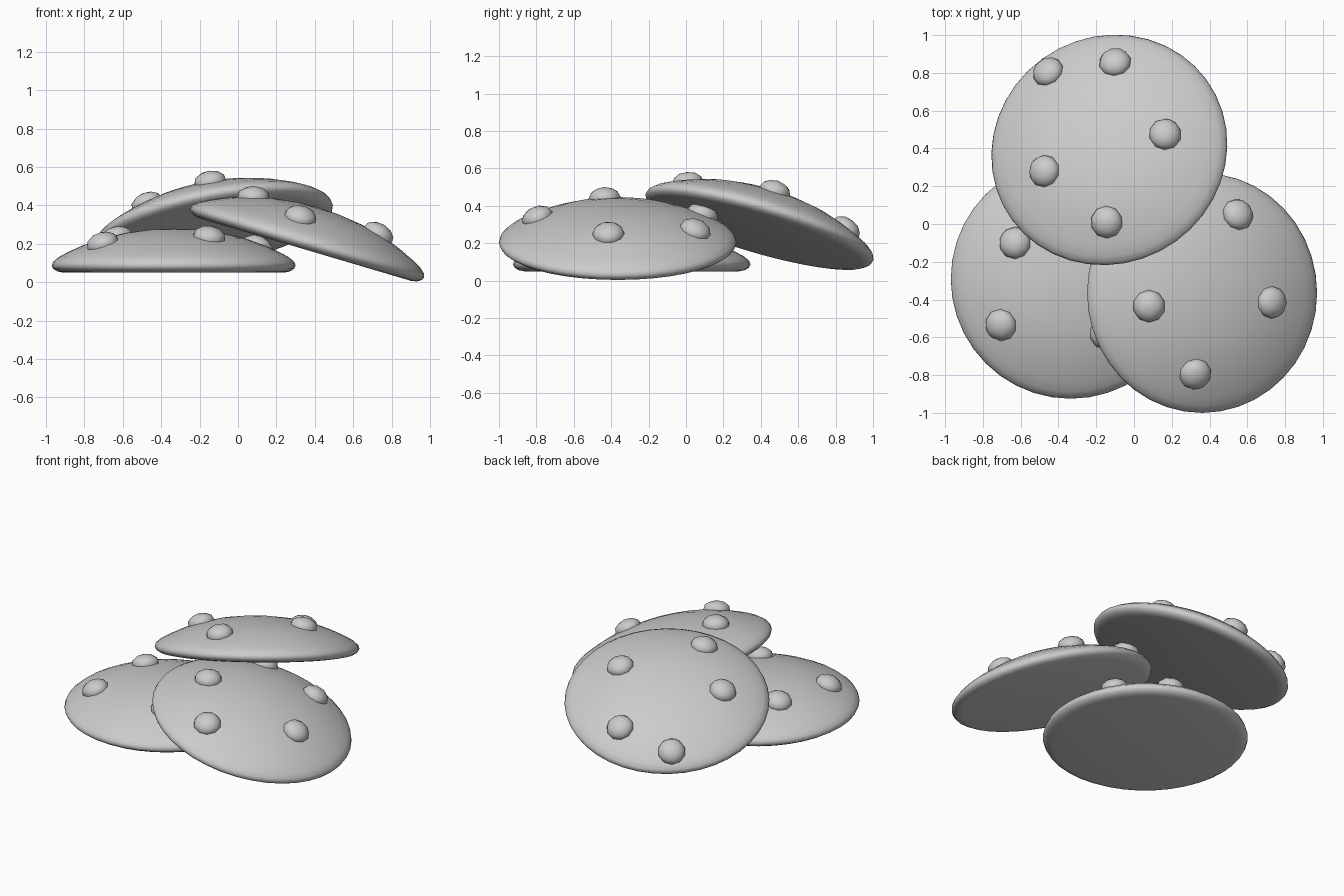
import bpy, bmesh, math
from mathutils import Vector, Matrix

if "Cube" in bpy.data.objects:
    bpy.data.objects.remove(bpy.data.objects["Cube"])

SEG = 40
# half profile of a cookie: radius, height
PROFILE = [(0.0, 0.0), (0.575, 0.0), (0.605, 0.006), (0.627, 0.02), (0.635, 0.037), (0.628, 0.056),
           (0.60, 0.08), (0.55, 0.107), (0.47, 0.143), (0.37, 0.179), (0.25, 0.207), (0.12, 0.224), (0.0, 0.229)]
DOME = PROFILE[4:]


def dome_height(r):
    for (r1, z1), (r0, z0) in zip(DOME, DOME[1:]):
        if r0 <= r <= r1:
            return z0 + (z1 - z0) * (r - r0) / (r1 - r0)
    return DOME[0][1]


def finish(name, bm, matrix):
    bmesh.ops.recalc_face_normals(bm, faces=bm.faces)
    for f in bm.faces:
        f.smooth = True
    me = bpy.data.meshes.new(name)
    bm.to_mesh(me)
    bm.free()
    ob = bpy.data.objects.new(name, me)
    ob.matrix_world = matrix
    bpy.context.collection.objects.link(ob)


def cookie(name, matrix):
    bm = bmesh.new()
    vs = [bm.verts.new((r, 0, z)) for r, z in PROFILE]
    es = [bm.edges.new(p) for p in zip(vs, vs[1:])]
    bmesh.ops.spin(bm, geom=vs + es, cent=(0, 0, 0), axis=(0, 0, 1), angle=math.tau, steps=SEG)
    bmesh.ops.remove_doubles(bm, verts=bm.verts, dist=1e-5)
    finish(name, bm, matrix)


def chip(name, matrix, x, y):
    # find the dome point that lies under (x, y) seen from above
    inv = matrix.inverted()
    wz = matrix.translation.z + 0.2
    for _ in range(12):
        p = inv @ Vector((x, y, wz))
        p.z = dome_height(math.hypot(p.x, p.y))
        w = matrix @ p
        wz = w.z + (matrix.to_3x3() @ Vector((0, 0, 1))).xy.dot(Vector((x, y)) - w.xy) * -1
    r = math.hypot(p.x, p.y)
    slope = (dome_height(max(r - 0.05, 0)) - dome_height(min(r + 0.05, 0.63))) / 0.1
    n = Vector((p.x / r * slope, p.y / r * slope, 1)) if r > 0 else Vector((0, 0, 1))
    rot = Vector((0, 0, 1)).rotation_difference(n).to_matrix().to_4x4()
    bm = bmesh.new()
    bmesh.ops.create_icosphere(bm, subdivisions=2, radius=1)
    bmesh.ops.scale(bm, vec=(0.086, 0.086, 0.058), verts=bm.verts)
    finish(name, bm, matrix @ Matrix.Translation(p) @ rot)


def tilt(center, normal):
    n = Vector(normal).normalized()
    return Matrix.Translation(center) @ Vector((0, 0, 1)).rotation_difference(n).to_matrix().to_4x4()


# name, bottom centre, up direction, chip positions seen from above
COOKIES = [
    ("flat_cookie", (-0.335, -0.29, 0.05), (0, 0, 1),
     [(-0.63, -0.10), (-0.705, -0.535), (-0.15, -0.58), (0.10, -0.07), (-0.17, 0.15)]),
    ("leaning_cookie", (0.35, -0.365, 0.17), (0.296, 0, 1),
     [(0.08, -0.435), (0.55, 0.05), (0.73, -0.415), (0.325, -0.795), (0.14, 0.09)]),
    ("top_cookie", (-0.124, 0.382, 0.252), (-0.19, 0.295, 1),
     [(-0.455, 0.805), (-0.10, 0.855), (0.165, 0.475), (-0.475, 0.28), (-0.145, 0.01)]),
]
for name, center, up, chips in COOKIES:
    m = tilt(center, up)
    cookie(name, m)
    for i, (x, y) in enumerate(chips):
        chip(f"{name}_chip_{i + 1}", m, x, y)
